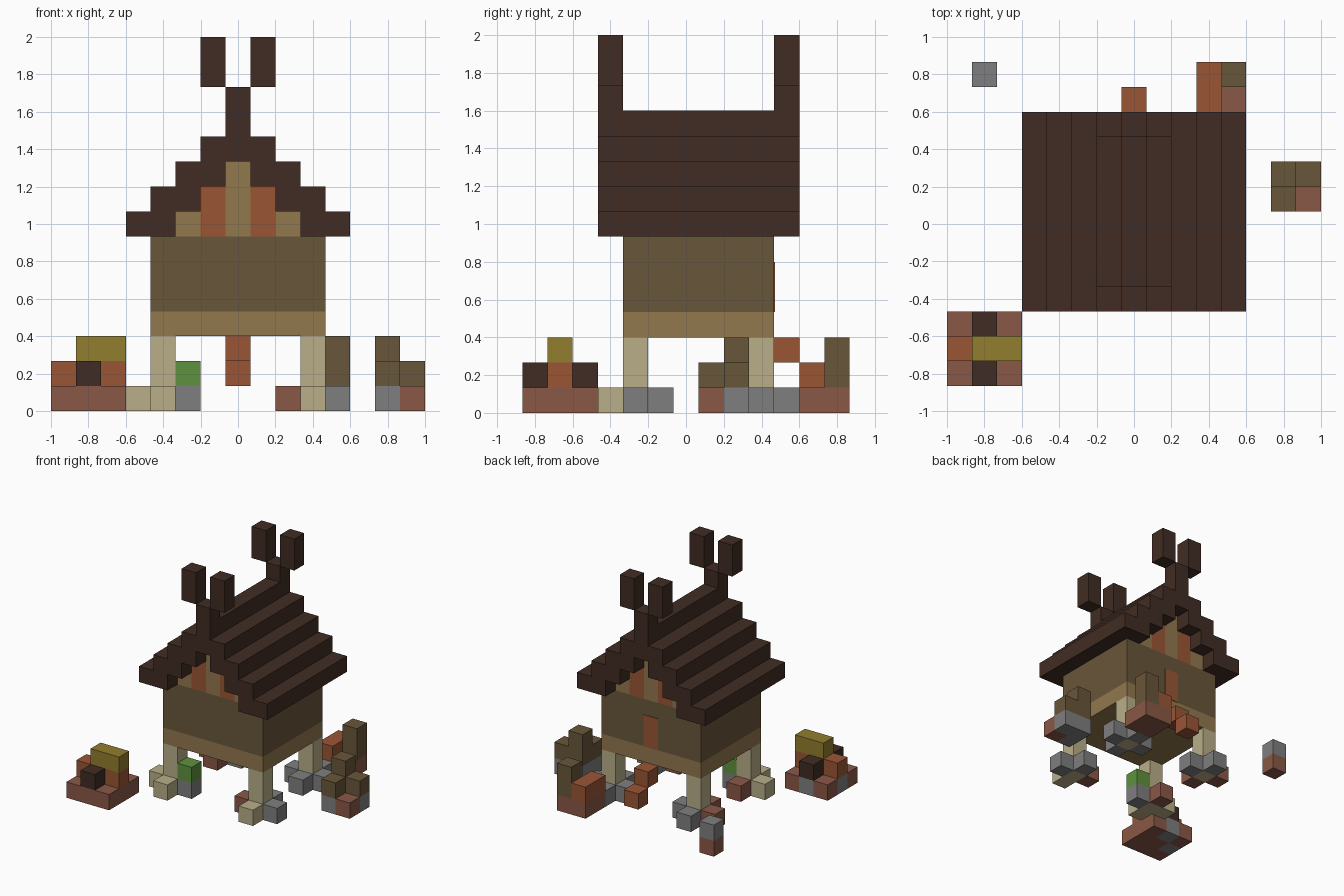
import bpy, bmesh

if "Cube" in bpy.data.objects:
    bpy.data.objects.remove(bpy.data.objects["Cube"], do_unlink=True)

U = 2 / 15  # edge of one block


def material(name, r, g, b):
    lin = [((c / 255 + 0.055) / 1.055) ** 2.4 for c in (r, g, b)] + [1]
    m = bpy.data.materials.new(name)
    m.use_nodes = True
    m.diffuse_color = lin
    bsdf = next(n for n in m.node_tree.nodes if n.type == 'BSDF_PRINCIPLED')
    bsdf.inputs["Base Color"].default_value = lin
    return m


dark = material("dark_wood", 64, 44, 35)
brown = material("brown_wood", 105, 86, 58)
tan = material("tan_wood", 146, 120, 78)
rust = material("rust_wood", 154, 86, 53)
clay = material("clay", 138, 88, 71)
grey = material("grey_stone", 127, 127, 127)
beige = material("beige_bone", 186, 175, 137)
green = material("green_moss", 95, 145, 62)
yellow = material("yellow_straw", 146, 126, 46)


def block(name, x, y, z, mat):
    """Box filling block positions; each axis is one index or a (first, last) pair."""
    spans = [s if isinstance(s, tuple) else (s, s) for s in (x, y, z)]
    bm = bmesh.new()
    bmesh.ops.create_cube(bm, size=1)
    for v in bm.verts:
        for a, (lo, hi) in enumerate(spans):
            v.co[a] = ((lo + hi) / 2 + v.co[a] * (hi - lo + 1)) * U
        v.co.z += U / 2
    mesh = bpy.data.meshes.new(name)
    bm.to_mesh(mesh)
    bm.free()
    mesh.materials.append(mat)
    ob = bpy.data.objects.new(name, mesh)
    bpy.context.collection.objects.link(ob)
    return ob


# House body
block("floor_band", (-3, 3), (-2, 3), 3, tan)
block("walls", (-3, 3), (-2, 3), (4, 6), brown)
door = block("back_door", 0, 3, (4, 5), rust)
for v in door.data.vertices:
    v.co.y = U * 3.5 + (0.004 if v.co.y > U * 3 else -0.004)

# Gable boards, striped
for i in range(-2, 3):
    block("gable_board", i, (-2, 3), (7, 9 - abs(i)), rust if abs(i) == 1 else tan)

# Stepped roof
for k in range(7, 10):
    outer = 11 - k
    block("roof_step_left", (outer - 1, outer), (-3, 4), k, dark)
    block("roof_step_right", (-outer, 1 - outer), (-3, 4), k, dark)
block("roof_cap", (-1, 1), (-3, 4), 10, dark)
block("roof_ridge", 0, (-3, 4), 11, dark)

# Forked finials on both ridge ends
for j in (-3, 4):
    block("finial_post", 0, j, 12, dark)
    for i in (-1, 1):
        block("finial_horn", i, j, (13, 14), dark)

# Legs, each with four toes: left, right, front, back
for i, j, toes in ((-3, -2, (beige, grey, beige, clay)),
                   (3, -2, (clay, grey, beige, grey)),
                   (-3, 3, (clay, grey, clay, grey)),
                   (3, 3, (grey, grey, grey, grey))):
    block("leg", i, j, (0, 2), beige)
    for (dx, dy), mat in zip(((-1, 0), (1, 0), (0, -1), (0, 1)), toes):
        block("toe", i + dx, j + dy, 0, mat)
block("moss", -2, -2, 1, green)

# Hanging back steps
block("upper_step", 0, 4, 2, rust)
block("lower_step", 0, 5, 1, rust)

# Hearth with straw at the front corner
for i in range(-7, -4):
    for j in range(-6, -3):
        stone = (i, j) in ((-6, -4), (-7, -5))
        block("hearth_base", i, j, 0, grey if stone else clay)
block("hearth_log", (-7, -5), -5, 1, rust)
for j in (-6, -4):
    block("hearth_ember", -6, j, 1, dark)
block("straw", (-6, -5), -5, 2, yellow)

# Stump pile at the side
block("pile_base", 6, (1, 2), 0, grey)
block("pile_base", 7, 2, 0, grey)
block("pile_clay", 7, 1, 0, clay)
block("pile_log", 6, 1, 1, brown)
block("pile_log", 7, 2, 1, brown)
block("pile_tall_log", 6, 2, (1, 2), brown)

# Bench at the back
block("bench_base", (3, 4), (5, 6), 0, clay)
block("bench_seat", 3, (5, 6), 1, rust)
block("bench_post", 4, 6, (1, 2), brown)

# Lone marker
block("marker_base", -6, 6, 0, clay)
block("marker_top", -6, 6, 1, grey)
